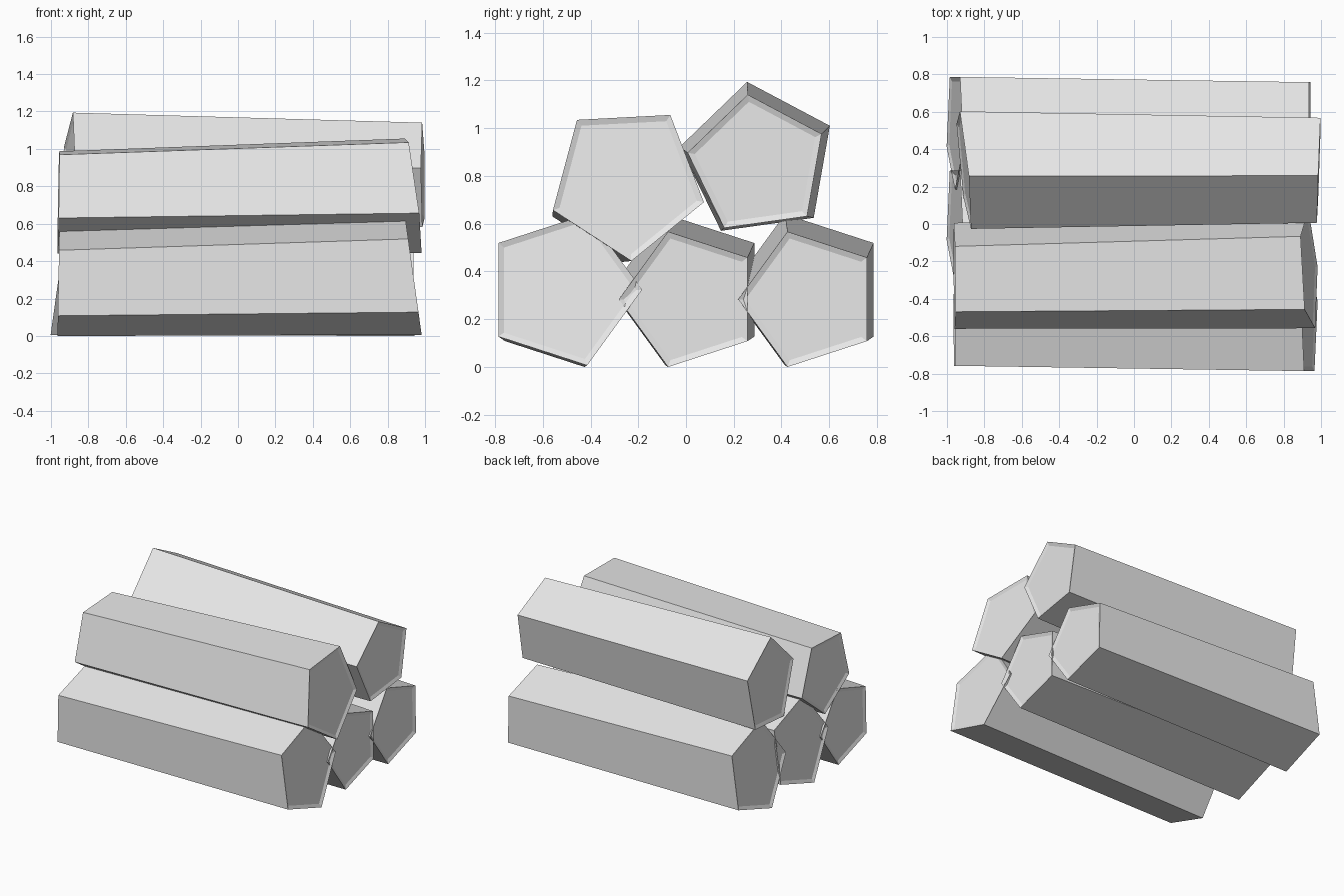
import bpy, bmesh
from math import cos, sin, radians, pi
from mathutils import Matrix

if "Cube" in bpy.data.objects:
    bpy.data.objects.remove(bpy.data.objects["Cube"])

wood = bpy.data.materials.new("pale_grey")
wood.diffuse_color = (0.8, 0.8, 0.8, 1)
wood.use_nodes = True
wood.node_tree.nodes["Principled BSDF"].inputs["Base Color"].default_value = wood.diffuse_color


def log_mesh():
    """Tapered five-sided log along x, thick slanted end at +x, shallow dished ends."""
    bm = bmesh.new()
    thick, thin = [], []
    for k in range(5):
        a = 2 * pi * k / 5
        c, s = cos(a), sin(a)
        thick.append(bm.verts.new((0.9375 - 0.14 * 0.333 * s, 0.333 * c, 0.333 * s)))
        thin.append(bm.verts.new((-0.96 + 0.0175 * 0.298 * s, 0.298 * c, 0.298 * s - 0.04)))
    for k in range(5):
        j = (k + 1) % 5
        bm.faces.new((thin[k], thin[j], thick[j], thick[k]))
    ends = [bm.faces.new(thick), bm.faces.new(thin[::-1])]
    bmesh.ops.recalc_face_normals(bm, faces=bm.faces[:])
    # shallow recess in both cut ends
    bmesh.ops.inset_individual(bm, faces=ends, thickness=0.03, depth=-0.01)
    me = bpy.data.meshes.new("log")
    bm.to_mesh(me)
    bm.free()
    me.materials.append(wood)
    return me


mesh = log_mesh()

# name, location, roll about x, turn about z (degrees)
logs = [
    ("bottom_front_log", (0, -0.517, 0.323), 0, 0),
    ("bottom_middle_log", (-0.02, 0.017, 0.323), 0, 180),
    ("bottom_back_log", (-0.02, 0.517, 0.323), 0, 180),
    ("top_front_log", (0, -0.259, 0.776), -15, 0.75),
    ("top_back_log", (0.028, 0.284, 0.864), -62, 178.85),
]
for name, loc, roll, turn in logs:
    ob = bpy.data.objects.new(name, mesh)
    ob.matrix_world = (Matrix.Translation(loc) @ Matrix.Rotation(radians(turn), 4, 'Z')
                       @ Matrix.Rotation(radians(roll), 4, 'X'))
    bpy.context.collection.objects.link(ob)
